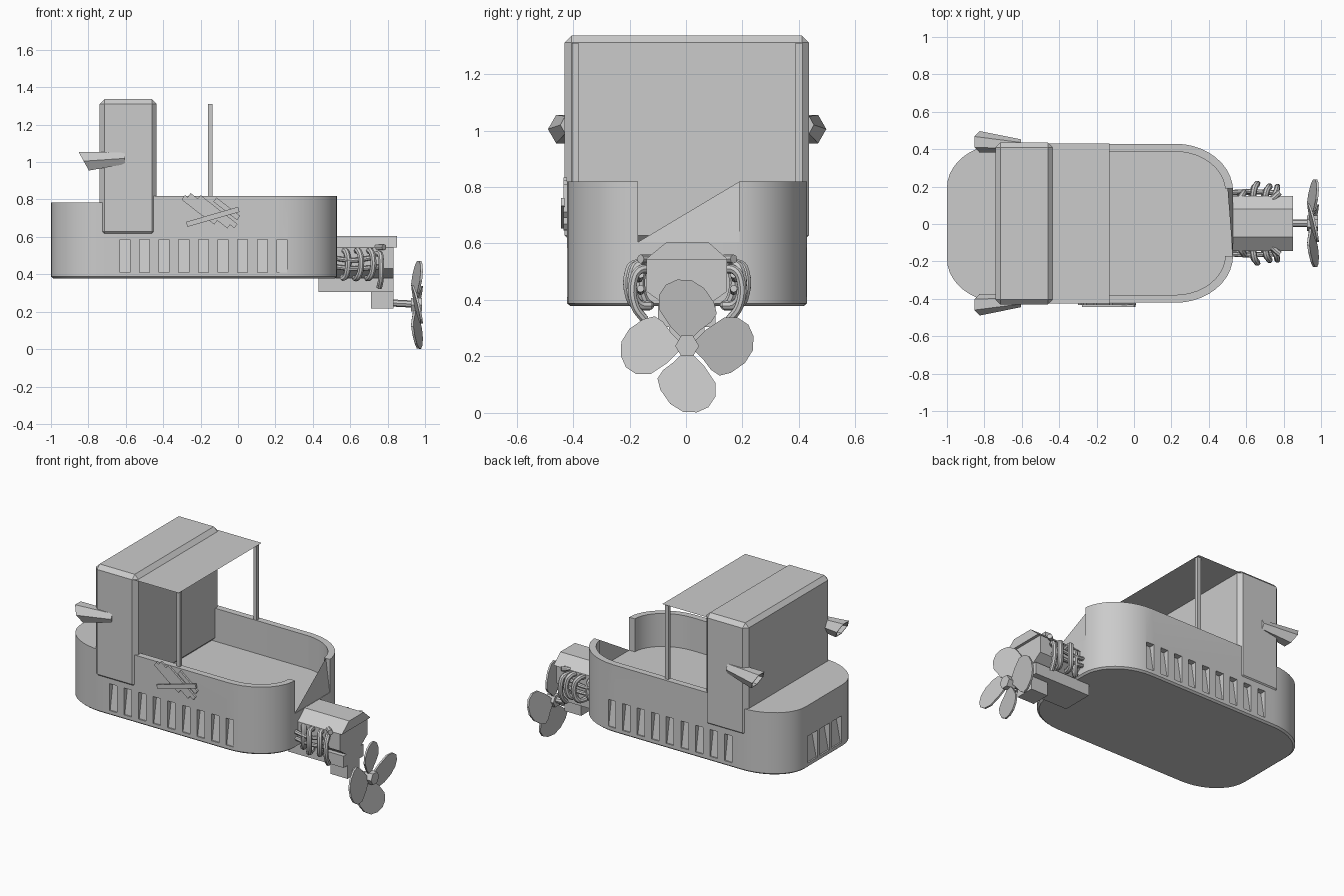
import bpy, bmesh, math
from mathutils import Vector, Matrix

if "Cube" in bpy.data.objects:
    bpy.data.objects.remove(bpy.data.objects["Cube"])

YC = 0.004  # hull centre line


def make(name, verts, faces, smooth=False):
    me = bpy.data.meshes.new(name)
    me.from_pydata([tuple(v) for v in verts], [], faces)
    bm = bmesh.new()
    bm.from_mesh(me)
    bmesh.ops.recalc_face_normals(bm, faces=bm.faces)
    bm.to_mesh(me)
    bm.free()
    ob = bpy.data.objects.new(name, me)
    bpy.context.collection.objects.link(ob)
    if smooth:
        activate(ob)
        bpy.ops.object.shade_smooth_by_angle(angle=math.radians(30))
    return ob


def activate(ob):
    bpy.ops.object.select_all(action='DESELECT')
    ob.select_set(True)
    bpy.context.view_layer.objects.active = ob


def loft(name, rings, smooth=False):
    n = len(rings[0])
    verts = [v for r in rings for v in r]
    faces = [tuple(range(n)), tuple(range(len(verts) - n, len(verts)))]
    for k in range(len(rings) - 1):
        for i in range(n):
            j = (i + 1) % n
            faces.append((k * n + i, k * n + j, k * n + n + j, k * n + n + i))
    return make(name, verts, faces, smooth)


def box(name, x0, x1, y0, y1, z0, z1):
    ring = lambda z: [(x0, y0, z), (x1, y0, z), (x1, y1, z), (x0, y1, z)]
    return loft(name, [ring(z0), ring(z1)])


def bar(name, a, b, r, n=8):
    a, b = Vector(a), Vector(b)
    q = (b - a).to_track_quat('Z', 'Y')
    ring = [q @ Vector((r * math.cos(t), r * math.sin(t), 0)) for t in
            [2 * math.pi * i / n for i in range(n)]]
    return loft(name, [[a + v for v in ring], [b + v for v in ring]], n > 6)


def cut(ob, cutters):
    activate(ob)
    for c in cutters:
        m = ob.modifiers.new("cut", 'BOOLEAN')
        m.operation, m.solver, m.object = 'DIFFERENCE', 'EXACT', c
        bpy.ops.object.modifier_apply(modifier=m.name)
    for c in cutters:
        bpy.data.objects.remove(c)


# Hull outline: two elliptical corners at the bow, two at the stern
def outline(inset, z):
    pts = []
    corners = [(0.22, 0.17, 0.31, 0.255, 0), (-0.70, 0.19, 0.30, 0.235, 90),
               (-0.70, -0.19, 0.30, 0.235, 180), (0.22, -0.17, 0.31, 0.255, 270)]
    for cx, cy, rx, ry, a0 in corners:
        for i in range(11):
            a = math.radians(a0 + 9 * i)
            pts.append((cx + (rx - inset) * math.cos(a),
                        YC + cy + (ry - inset) * math.sin(a), z))
    return pts


# Hull with well, low bow deck, stern gap and vents
hull = loft("hull", [outline(0.012, 0.378), outline(0, 0.388), outline(0, 0.82)])
cutters = [loft("well_cutter", [outline(0.042, 0.605), outline(0.042, 1.0)]),
           box("stern_cutter", 0.40, 0.7, -0.17, 0.19, 0.605, 1.0)]
plug = box("well_stop", -1.2, -0.60, -0.6, 0.6, 0.5, 1.1)
cut(cutters[0], [plug])
cutters.append(box("bow_cutter", -1.2, -0.65, -0.6, 0.6, 0.785, 1.0))
wedge = [(0.5, 0.41), (0.417, 0.41), (0.388, 0.585), (0.5, 0.585)]
for i in range(9):
    x = -0.605 + 0.105 * i
    for s in (-1, 1):
        cutters.append(loft("vent_cutter", [[(x + d, YC + s * y, z) for y, z in wedge]
                                            for d in (-0.027, 0.027)]))
for y in (-0.125, 0, 0.125):
    cutters.append(loft("bow_vent_cutter", [
        [(-1.1, y + d, 0.41), (-0.99, y + d, 0.41), (-0.955, y + d, 0.585), (-1.1, y + d, 0.585)]
        for d in (-0.05, 0.05)]))
cut(hull, cutters)
activate(hull)
bpy.ops.object.shade_smooth_by_angle(angle=math.radians(25))

# Triangular sheet across the stern gap
make("stern_flap", [(0.528, -0.17, 0.605), (0.528, 0.19, 0.605), (0.50, 0.19, 0.82)], [(0, 1, 2)])

# Cabin with chamfered edges
cabin = box("cabin", -0.74, -0.435, -0.431, 0.436, 0.603, 1.337)
m = cabin.modifiers.new("chamfer", 'BEVEL')
m.width, m.segments = 0.026, 1
activate(cabin)
bpy.ops.object.modifier_apply(modifier=m.name)

# Canopy sheet and its posts
make("canopy", [(-0.455, -0.425, 1.311), (-0.13, -0.425, 1.311),
                (-0.13, 0.43, 1.311), (-0.455, 0.43, 1.311)], [(0, 1, 2, 3)])
for s in (-1, 1):
    y = YC + s * 0.396
    box("canopy_post", -0.161, -0.137, y - 0.012, y + 0.012, 0.6, 1.31)

# Repair planks nailed on the front side
planks = [(-0.235, 0.765, -38, 0.14), (-0.205, 0.745, -38, 0.22), (-0.155, 0.74, -38, 0.27),
          (-0.11, 0.735, -38, 0.25), (-0.06, 0.75, -38, 0.16), (-0.135, 0.707, 16, 0.29)]
for k, (x, z, a, l) in enumerate(planks):
    p = box("repair_plank", -l / 2, l / 2, -0.006, 0.006, -0.014, 0.014)
    p.matrix_world = (Matrix.Translation((x, -0.437 if k == 5 else -0.428, z))
                      @ Matrix.Rotation(-math.radians(a), 4, 'Y'))

# Hooded hexagonal lamps, longer along the top edge
for s in (-1, 1):
    def lamp_ring(x, y, ry, rz, slope):
        out = []
        for i in range(6):
            a = math.radians(60 * i)
            h = rz * math.sin(a)
            out.append((x - slope * h, YC + s * (y + ry * math.cos(a)), 1.005 + h))
        return out
    front = lamp_ring(-0.825, 0.435, 0.058, 0.058, 0.55)
    rim = lamp_ring(-0.825, 0.435, 0.050, 0.050, 0.55)
    glass = lamp_ring(-0.775, 0.432, 0.046, 0.046, 0.2)
    loft("lamp", [[(x, y, z + 0.015) for x, y, z in lamp_ring(-0.605, 0.415, 0.034, 0.036, 0)],
                  front, rim, glass])

# Engine block, base plate, gear case and shaft
prof = [(-0.14, 0.43), (-0.07, 0.38), (0.075, 0.38), (0.145, 0.43),
        (0.145, 0.545), (0.08, 0.602), (-0.07, 0.602), (-0.14, 0.545)]
loft("engine_block", [[(x, y, z) for y, z in prof] for x in (0.50, 0.832)])
loft("engine_cover", [[(x, y, z) for y, z in [(-0.144, 0.543), (0.149, 0.543),
                      (0.08, 0.604), (-0.07, 0.604)]] for x in (0.50, 0.85)])
box("engine_base", 0.43, 0.832, -0.10, 0.105, 0.305, 0.381)
box("gear_case", 0.71, 0.832, -0.06, 0.065, 0.218, 0.31)
bar("propeller_shaft", (0.80, YC, 0.248), (0.95, YC, 0.24), 0.019)
bar("propeller_hub", (0.925, YC, 0.237), (0.985, YC, 0.237), 0.042, 6)

# Four propeller blades, pitched and thickened
blade = [(0.015, 0.025), (0.06, 0.07), (0.10, 0.13), (0.10, 0.18), (0.075, 0.217), (0.035, 0.235),
         (-0.015, 0.233), (-0.06, 0.205), (-0.095, 0.155), (-0.105, 0.115), (-0.085, 0.085),
         (-0.045, 0.055), (-0.015, 0.025)]
for k in range(4):
    rot = Matrix.Translation((0.955, YC, 0.237)) @ Matrix.Rotation(k * math.pi / 2, 4, 'X')
    rings = [[rot @ Vector((d + 0.22 * t + 0.02 * r / 0.23 - 0.01, -t, r)) for t, r in blade]
             for d in (-0.006, 0.006)]
    loft("propeller_blade", rings)


# Exhaust and coolant pipes on both engine sides
def pipe(name, pts, r, s):
    cu = bpy.data.curves.new(name, 'CURVE')
    cu.dimensions = '3D'
    cu.bevel_depth, cu.bevel_resolution, cu.resolution_u = r, 2, 4
    cu.use_fill_caps = True
    sp = cu.splines.new('BEZIER')
    sp.bezier_points.add(len(pts) - 1)
    for p, (x, y, z) in zip(sp.bezier_points, pts):
        p.co = (x, YC + s * y, z)
        p.handle_left_type = p.handle_right_type = 'AUTO'
    ob = bpy.data.objects.new(name, cu)
    bpy.context.collection.objects.link(ob)
    activate(ob)
    bpy.ops.object.convert(target='MESH')
    bpy.ops.object.shade_smooth_by_angle()


for s in (-1, 1):
    for x, o in ((0.565, 0.16), (0.635, 0.205), (0.70, 0.19)):
        pipe("exhaust_pipe", [(x, 0.13, 0.525), (x + 0.01, o - 0.015, 0.523), (x + 0.02, o, 0.50),
                              (x + 0.02, o, 0.42), (x + 0.005, o - 0.02, 0.385),
                              (x - 0.01, 0.13, 0.38)], 0.017, s)
    pipe("down_pipe", [(0.74, 0.13, 0.51), (0.76, 0.17, 0.505), (0.765, 0.19, 0.47),
                       (0.765, 0.185, 0.38), (0.755, 0.15, 0.33)], 0.016, s)
    pipe("upper_feed", [(0.52, 0.165, 0.485), (0.62, 0.17, 0.475), (0.72, 0.165, 0.49)], 0.013, s)
    pipe("lower_feed", [(0.52, 0.16, 0.44), (0.62, 0.165, 0.43), (0.76, 0.165, 0.44)], 0.013, s)
    bar("filler_cap", (0.74, YC + s * 0.13, 0.545), (0.78, YC + s * 0.165, 0.545), 0.016)
